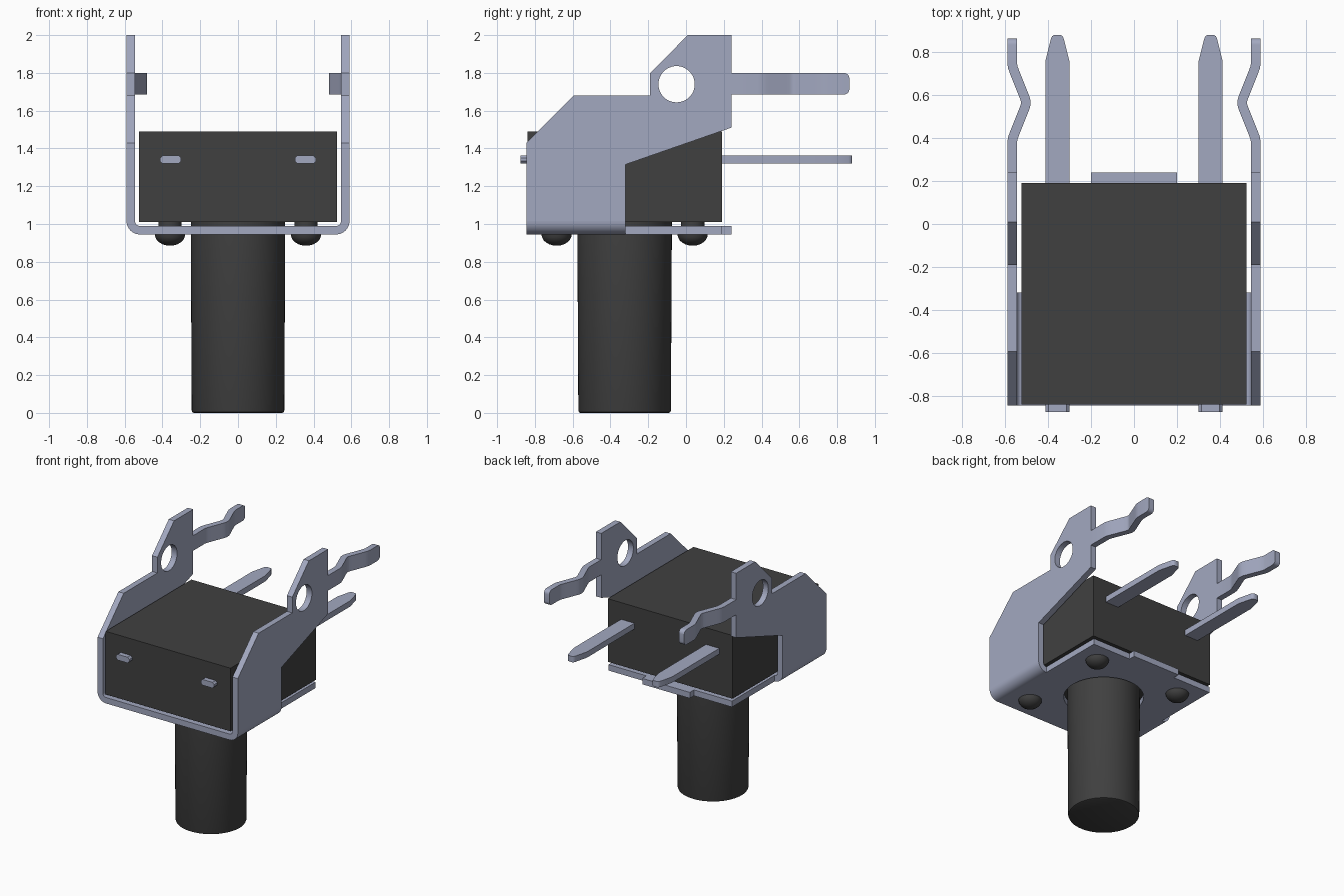
import bpy, bmesh, math
from mathutils import Matrix

if "Cube" in bpy.data.objects:
    bpy.data.objects.remove(bpy.data.objects["Cube"], do_unlink=True)


def material(name, rgb, rough):
    m = bpy.data.materials.new(name)
    m.use_nodes = True
    m.diffuse_color = (*rgb, 1)
    b = m.node_tree.nodes["Principled BSDF"]
    b.inputs["Base Color"].default_value = (*rgb, 1)
    b.inputs["Roughness"].default_value = rough
    return m


METAL = material("pale steel", (0.365, 0.395, 0.53), 0.5)
BLACK = material("black plastic", (0.051, 0.051, 0.051), 0.6)


def finish(name, bm, mat):
    """Clean up the mesh, link it and shade it smooth between sharp edges."""
    bmesh.ops.remove_doubles(bm, verts=bm.verts, dist=1e-5)
    bmesh.ops.recalc_face_normals(bm, faces=bm.faces)
    me = bpy.data.meshes.new(name)
    bm.to_mesh(me)
    bm.free()
    me.materials.append(mat)
    ob = bpy.data.objects.new(name, me)
    bpy.context.collection.objects.link(ob)
    bpy.ops.object.select_all(action='DESELECT')
    ob.select_set(True)
    bpy.context.view_layer.objects.active = ob
    bpy.ops.object.shade_smooth_by_angle(angle=math.radians(35))
    return ob


def loft(name, rings, mat):
    """Skin equal-sized closed rings and cap both ends."""
    bm = bmesh.new()
    vs = [[bm.verts.new(p) for p in r] for r in rings]
    n = len(rings[0])
    for a, b in zip(vs, vs[1:]):
        for i in range(n):
            j = (i + 1) % n
            bm.faces.new((a[i], a[j], b[j], b[i]))
    bm.faces.new(vs[0])
    bm.faces.new(vs[-1])
    return finish(name, bm, mat)


def circle(cx, cy, r, n=48):
    return [(cx + r * math.cos(2 * math.pi * i / n),
             cy + r * math.sin(2 * math.pi * i / n)) for i in range(n)]


def turned(name, cx, cy, profile, mat, n=48):
    """Round part from (radius, z) pairs."""
    return loft(name, [[(x, y, z) for x, y in circle(cx, cy, r, n)]
                       for r, z in profile], mat)


def sheet(name, loops, thick, matrix, mat):
    """Flat plate from an outline and its holes."""
    cu = bpy.data.curves.new(name, 'CURVE')
    cu.dimensions = '2D'
    cu.fill_mode = 'BOTH'
    cu.extrude = thick / 2
    for pts in loops:
        s = cu.splines.new('POLY')
        s.points.add(len(pts) - 1)
        for p, (x, y) in zip(s.points, pts):
            p.co = (x, y, 0, 1)
        s.use_cyclic_u = True
    tmp = bpy.data.objects.new(name + "_outline", cu)
    bpy.context.collection.objects.link(tmp)
    dg = bpy.context.evaluated_depsgraph_get()
    me = bpy.data.meshes.new_from_object(tmp.evaluated_get(dg))
    bm = bmesh.new()
    bm.from_mesh(me)
    bm.transform(matrix)
    bpy.data.objects.remove(tmp, do_unlink=True)
    bpy.data.curves.remove(cu)
    bpy.data.meshes.remove(me)
    return finish(name, bm, mat)


# Main dimensions
T = 0.045                        # sheet thickness
FRONT, NOTCH, BACK = -0.845, -0.32, 0.19
BEND_X, BEND_Z = 0.52, 1.015     # centre of the bend
R = 0.07                         # outer bend radius
CY = -0.325                      # plunger axis

# Switch housing
bm = bmesh.new()
bmesh.ops.create_cube(bm, size=1, matrix=Matrix.Translation((0, -0.325, 1.25))
                      @ Matrix.Diagonal((1.05, 1.03, 0.48, 1)))
finish("housing", bm, BLACK)

# Plunger with a slight draft and a softened tip
turned("plunger", 0, CY, [(0.25, 1.01), (0.25, 0.945), (0.245, 0.012),
                          (0.242, 0.004), (0.234, 0)], BLACK, 64)

# Domed rivets through the base plate
dome = [(0.08 * math.cos(a), 0.945 - 0.06 * math.sin(a))
        for a in [math.radians(d) for d in (0, 15, 30, 45, 60, 75, 87)]]
for sx, side in ((1, "left"), (-1, "right")):
    for sy, end in ((1, "back"), (-1, "front")):
        turned(f"rivet_{end}_{side}", sx * 0.36, CY + sy * 0.36,
               [(0.062, 1.01), (0.062, 0.945)] + dome, BLACK, 32)

# Bracket base plate with rear tab and plunger hole
base = [(-BEND_X, FRONT), (BEND_X, FRONT), (BEND_X, BACK), (0.2, BACK),
        (0.2, 0.24), (-0.2, 0.24), (-0.2, BACK), (-BEND_X, BACK)]
sheet("bracket_base", [base, circle(0, CY, 0.275, 64)], T,
      Matrix.Translation((0, 0, BEND_Z - R + T / 2)), METAL)

# Outline of a bracket side plate in (y, z)
plate = [(FRONT, BEND_Z), (FRONT, 1.43), (-0.595, 1.68), (-0.19, 1.68),
         (-0.19, 1.80), (0.01, 2.0), (0.24, 2.0), (0.24, 1.51),
         (NOTCH, 1.315), (NOTCH, BEND_Z)]
# Local x, y, z become world y, z, x
TO_SIDE = Matrix(((0, 0, 1, 0), (1, 0, 0, 0), (0, 1, 0, 0), (0, 0, 0, 1)))

# Kinked tail: (y, inward offset, half height), symmetric about the kink
half = [(0.38, 0), (0.40, 0.003), (0.42, 0.010), (0.44, 0.018),
        (0.52, 0.050), (0.54, 0.058), (0.553, 0.062)]
path = [(0.24, 0)] + half + [(0.565, 0.063)] \
    + [(1.13 - y, d) for y, d in reversed(half)]
tail = [(y, d, 0.0575) for y, d in path]
for k in range(7):
    a = math.radians(15 * k)
    tail.append((0.835 + 0.03 * math.sin(a), 0,
                 0.0275 + 0.03 * math.cos(a)))

for s, side in ((1, "left"), (-1, "right")):
    mid = s * (BEND_X + R - T / 2)
    sheet(f"bracket_side_{side}", [plate, circle(-0.05, 1.74, 0.096)], T,
          Matrix.Translation((mid, 0, 0)) @ TO_SIDE, METAL)

    # Rounded bend joining base and side plate
    arc = [math.radians(-90 + 9 * i) for i in range(11)]
    section = [(s * (BEND_X + r * math.cos(a)), BEND_Z + r * math.sin(a))
               for r, angles in ((R, arc), (R - T, arc[::-1])) for a in angles]
    loft(f"bracket_bend_{side}", [[(x, y, z) for x, z in section]
                                  for y in (FRONT, NOTCH)], METAL)

    # Kinked mounting tail, thickened along the path normal
    rings = []
    for i, (y, d, h) in enumerate(tail):
        y0, d0, _ = tail[max(i - 1, 0)]
        y1, d1, _ = tail[min(i + 1, len(tail) - 1)]
        ln = math.hypot(y1 - y0, d1 - d0)
        nx, ny = (y1 - y0) / ln * T / 2, (d1 - d0) / ln * T / 2
        rings.append([(mid - s * (d + k * nx), y - k * ny, 1.7425 + v * h)
                      for k, v in ((1, 1), (1, -1), (-1, -1), (-1, 1))])
    loft(f"mounting_tail_{side}", rings, METAL)

    # Contact pin with a tapered tip, and its stub at the front
    px, pz, hz = s * 0.357, 1.341, 0.022
    loft(f"contact_pin_{side}",
         [[(px + u * w, y, pz + v * hz)
           for u, v in ((1, 1), (1, -1), (-1, -1), (-1, 1))]
          for y, w in ((0.1, 0.056), (0.76, 0.056), (0.86, 0.031),
                       (0.874, 0.025), (0.88, 0.016))], METAL)
    c = 0.014
    octagon = [(0.056, hz - c), (0.056 - c, hz), (c - 0.056, hz),
               (-0.056, hz - c), (-0.056, c - hz), (c - 0.056, -hz),
               (0.056 - c, -hz), (0.056, c - hz)]
    loft(f"contact_stub_{side}", [[(px + x, y, pz + z) for x, z in octagon]
                                  for y in (-0.877, -0.8)], METAL)
